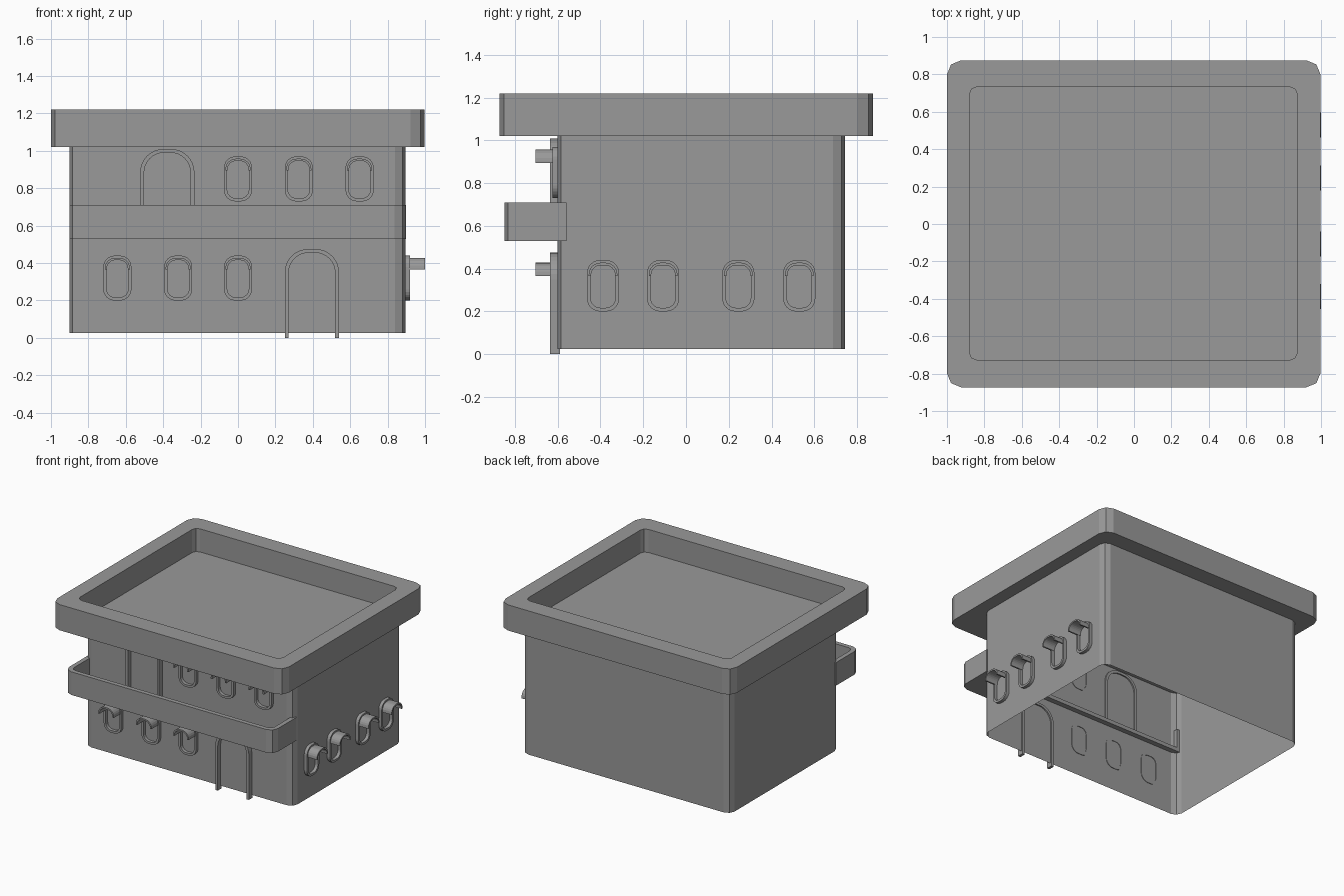
import bpy, bmesh, math

cube = bpy.data.objects.get("Cube")
if cube:
    bpy.data.objects.remove(cube, do_unlink=True)

GREY = (0.32, 0.32, 0.32, 1)
plaster = bpy.data.materials.new("grey_plaster")
plaster.use_nodes = True
plaster.diffuse_color = GREY
plaster.node_tree.nodes["Principled BSDF"].inputs["Base Color"].default_value = GREY

WALL_FRONT, WALL_SIDE = -0.6, 0.895


def finish(name, bm):
    mesh = bpy.data.meshes.new(name)
    bm.to_mesh(mesh)
    bm.free()
    mesh.materials.append(plaster)
    obj = bpy.data.objects.new(name, mesh)
    bpy.context.collection.objects.link(obj)
    return obj


def rounded_rect(x0, x1, y0, y1, radius, segments):
    """Counter-clockwise outline of a rectangle with rounded corners."""
    corners = [(x1 - radius, y1 - radius), (x0 + radius, y1 - radius),
               (x0 + radius, y0 + radius), (x1 - radius, y0 + radius)]
    points = []
    for quarter, (cx, cy) in enumerate(corners):
        for i in range(segments + 1):
            a = (quarter + i / segments) * math.pi / 2
            points.append((cx + radius * math.cos(a), cy + radius * math.sin(a)))
    return points


def arch(half, bottom, top, radius, segments=6):
    """Open outline from the right foot over a rounded top to the left foot."""
    full = rounded_rect(-half, half, bottom - 1, top, radius, segments)
    return [(half, bottom)] + full[:2 * segments + 2] + [(-half, bottom)]


def loop(bm, points, z):
    return [bm.verts.new((x, y, z)) for x, y in points]


def bridge(bm, a, b):
    for i in range(len(a)):
        j = (i + 1) % len(a)
        bm.faces.new((a[i], a[j], b[j], b[i]))


def tray(name, outer, inner, bottom, floor, top):
    """Solid slab with a recess in its top."""
    bm = bmesh.new()
    loops = [loop(bm, outer, bottom), loop(bm, outer, top),
             loop(bm, inner, top), loop(bm, inner, floor)]
    for a, b in zip(loops, loops[1:]):
        bridge(bm, a, b)
    bm.faces.new(loops[0][::-1])
    bm.faces.new(loops[3])
    return finish(name, bm)


def on_front(u, v, d):
    return (u, WALL_FRONT - d, v)


def on_side(u, v, d):
    return (WALL_SIDE + d, u, v)


def trim(name, outer, inner, closed, back, front, place, cu, cv):
    """Band between two outlines, extruded away from a wall."""
    bm = bmesh.new()
    rails = [[bm.verts.new(place(cu + u, cv + v, d)) for u, v in pts]
             for pts, d in ((outer, back), (outer, front), (inner, front), (inner, back))]
    count = len(outer)
    for k in range(4):
        a, b = rails[k], rails[(k + 1) % 4]
        for i in range(count if closed else count - 1):
            j = (i + 1) % count
            bm.faces.new((a[i], a[j], b[j], b[i]))
    if not closed:
        bm.faces.new([r[0] for r in rails])
        bm.faces.new([r[-1] for r in rails])
    bmesh.ops.recalc_face_normals(bm, faces=bm.faces)
    return finish(name, bm)


def window(name, place, u, sill):
    trim(name + "_frame",
         rounded_rect(-0.075, 0.075, 0, 0.24, 0.06, 6),
         rounded_rect(-0.058, 0.058, 0.017, 0.223, 0.045, 6),
         True, -0.004, 0.025, place, u, sill)
    trim(name + "_hood",
         arch(0.067, 0.165, 0.228, 0.055), arch(0.056, 0.165, 0.216, 0.045),
         False, 0, 0.105, place, u, sill)


def door(name, u, base):
    trim(name + "_frame",
         arch(0.145, 0, 0.475, 0.125, 8), arch(0.124, 0, 0.455, 0.106, 8),
         False, -0.01, 0.037, on_front, u, base)


# Walls: a thin shell, open underneath
bm = bmesh.new()
plan = rounded_rect(-0.9, WALL_SIDE, WALL_FRONT, 0.743, 0.055, 2)
low, high = loop(bm, plan, 0.025), loop(bm, plan, 1.035)
bridge(bm, low, high)
bm.faces.new(high)
finish("walls", bm)

# Roof slab with a raised rim
tray("roof", rounded_rect(-1, 0.997, -0.873, 0.875, 0.075, 2),
     rounded_rect(-0.88, 0.873, -0.727, 0.733, 0.04, 2), 1.02, 1.04, 1.22)

# Balcony: floor and rail across the front, open towards the wall
bm = bmesh.new()
rail_out = rounded_rect(-0.902, 0.897, -0.85, 0, 0.06, 2)[6:]
rail_in = rounded_rect(-0.867, 0.862, -0.815, 0, 0.035, 2)[6:]
wall_y = -0.56
rail_out = [(-0.902, wall_y)] + rail_out[:6] + [(0.897, wall_y)]
rail_in = [(-0.867, wall_y)] + rail_in[:6] + [(0.862, wall_y)]
rows = [loop(bm, rail_out, 0.53), loop(bm, rail_out, 0.71),
        loop(bm, rail_in, 0.71), loop(bm, rail_in, 0.56)]
for a, b in zip(rows, rows[1:]):
    for i in range(len(a) - 1):
        bm.faces.new((a[i], a[i + 1], b[i + 1], b[i]))
bm.faces.new(rows[0][::-1])
bm.faces.new(rows[3])
bm.faces.new([r[0] for r in rows] + [r[-1] for r in reversed(rows)])
bmesh.ops.recalc_face_normals(bm, faces=bm.faces)
finish("balcony", bm)

# Doors
door("entrance_door", 0.395, 0.0)
door("balcony_door", -0.378, 0.535)

# Windows
for i, x in enumerate((-0.645, -0.32, 0.0)):
    window(f"lower_window_{i + 1}", on_front, x, 0.2)
for i, x in enumerate((0.0, 0.325, 0.65)):
    window(f"upper_window_{i + 1}", on_front, x, 0.73)
for i, y in enumerate((-0.388, -0.107, 0.245, 0.53)):
    window(f"side_window_{i + 1}", on_side, y, 0.2)
